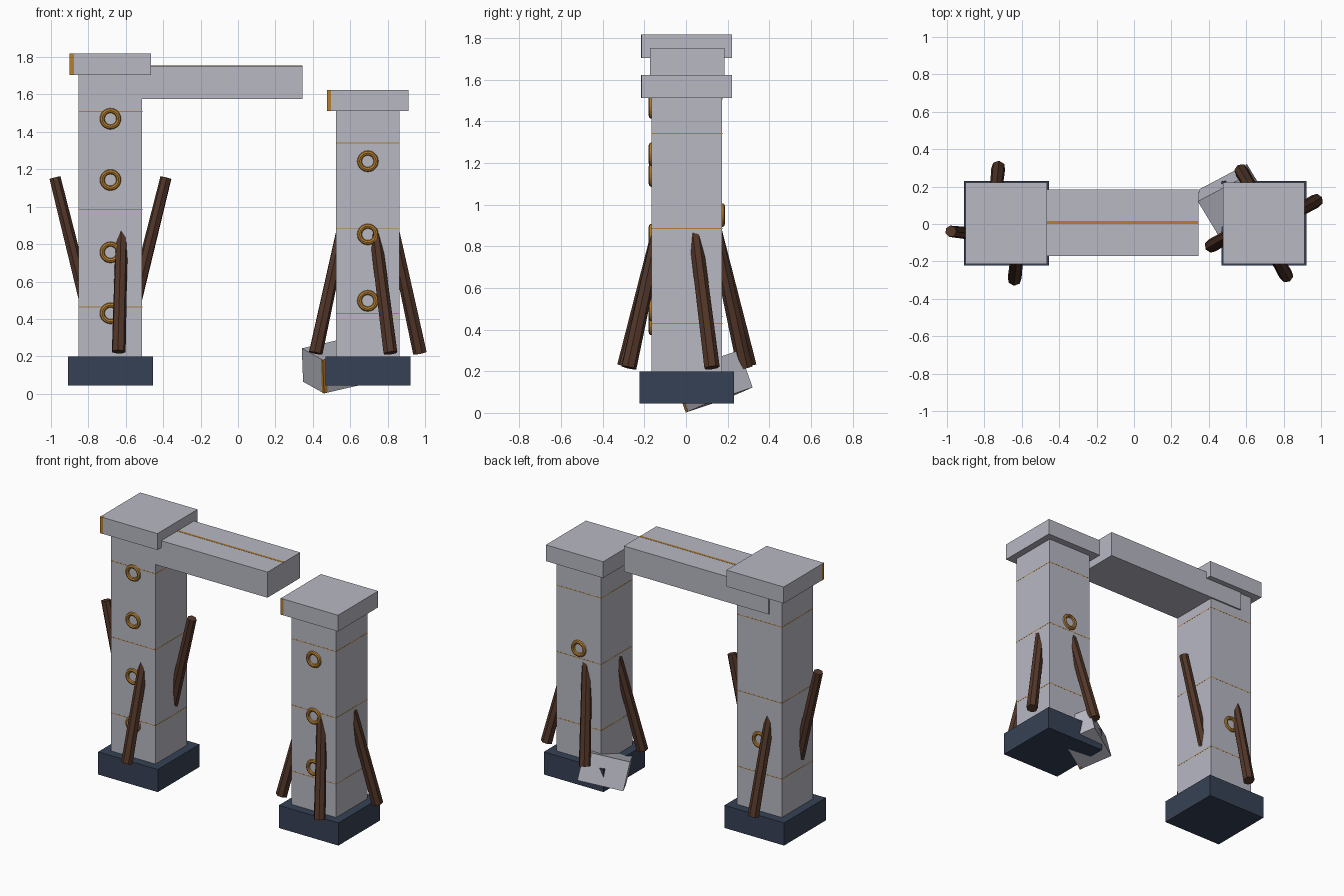
import bpy, bmesh, math
from mathutils import Matrix, Vector

if "Cube" in bpy.data.objects:
    bpy.data.objects.remove(bpy.data.objects["Cube"])


def material(name, rgb):
    m = bpy.data.materials.new(name)
    m.diffuse_color = (*rgb, 1)
    m.use_nodes = True
    m.node_tree.nodes["Principled BSDF"].inputs["Base Color"].default_value = m.diffuse_color
    return m


STONE = material("pale stone", (0.48, 0.48, 0.55))
SLATE = material("dark slate", (0.037, 0.053, 0.09))
GOLD = material("aged gold", (0.46, 0.21, 0.03))
WOOD = material("dark wood", (0.085, 0.037, 0.022))


def finish(name, bm, mat, matrix=None):
    me = bpy.data.meshes.new(name)
    bm.to_mesh(me)
    bm.free()
    me.materials.append(mat)
    ob = bpy.data.objects.new(name, me)
    bpy.context.collection.objects.link(ob)
    if matrix:
        ob.matrix_world = matrix
    return ob


def box(name, lo, hi, mat, matrix=None):
    bm = bmesh.new()
    bmesh.ops.create_cube(bm, size=1)
    for v in bm.verts:
        v.co = [l + (c + 0.5) * (h - l) for l, h, c in zip(lo, hi, v.co)]
    return finish(name, bm, mat, matrix)


def square(name, cx, half, z0, z1, mat):
    box(name, (cx - half, CY - half, z0), (cx + half, CY + half, z1), mat)


def corner_strip(name, x, y, z0, z1, matrix=None):
    e = 0.001
    box(name, (x - e, y - e, z0), (x + 0.022, y + 0.02, z1), GOLD, matrix)


def ring(name, x, y, z):
    bpy.ops.mesh.primitive_torus_add(
        location=(x, y, z), rotation=(math.pi / 2, 0, 0),
        major_segments=20, minor_segments=8, major_radius=0.044, minor_radius=0.013)
    ob = bpy.context.object
    ob.name = name
    ob.data.materials.append(GOLD)


def pole(name, mid, axis, length):
    bm = bmesh.new()
    bmesh.ops.create_cone(bm, cap_ends=True, segments=7, radius1=0.038,
                          radius2=0.031, depth=length)
    rot = axis.to_track_quat('Z', 'Y').to_matrix().to_4x4()
    finish(name, bm, WOOD, Matrix.Translation(mid) @ rot)


CY = 0.004

# side, centre x, pillar top, cap top, front ring heights, back ring height,
# pole position angle, pole lean angle, x lean sign, pole radius, mid height, length
PILLARS = [
    ("left", -0.682, 1.705, 1.818, (0.43, 0.756, 1.143, 1.47), 0.69,
     17, 6, 1, 0.19, 0.69, 0.96),
    ("right", 0.694, 1.512, 1.624, (0.497, 0.852, 1.243), 0.95,
     20, 30, -1, 0.205, 0.62, 0.83),
]

for side, cx, top, cap_top, fronts, back, pa, la, sx, r, zm, length in PILLARS:
    # plinth, shaft and cap
    square(side + "_plinth", cx, 0.227, 0.044, 0.2, SLATE)
    square(side + "_pillar", cx, 0.17, 0.2, top, STONE)
    square(side + "_cap", cx, 0.218, top, cap_top, STONE)
    corner_strip(side + "_cap_strip", cx - 0.218, CY - 0.218, top, cap_top)
    # thin inlaid bands
    for i, f in enumerate((0.175, 0.522, 0.87)):
        z = 0.2 + f * (top - 0.2)
        square(f"{side}_band_{i}", cx, 0.1706, z - 0.0025, z + 0.0025, GOLD)
    # rings on the front and back faces
    for i, z in enumerate(fronts):
        ring(f"{side}_front_ring_{i}", cx, CY - 0.17, z)
    ring(side + "_back_ring", cx, CY + 0.17, back)
    # leaning wooden poles
    for k in range(4):
        p, l = math.radians(pa + 90 * k), math.radians(la + 90 * k)
        mid = Vector((cx + r * math.cos(p), CY + r * math.sin(p), zm))
        axis = Vector((sx * 0.25 * math.cos(l), -0.25 * math.sin(l), 1)).normalized()
        pole(f"{side}_pole_{k}", mid, axis, length)

# broken lintel with inlaid seam on top
box("lintel", (-0.757, -0.172, 1.577), (0.345, 0.184, 1.753), STONE)
box("lintel_seam", (-0.757, -0.001, 1.749), (0.345, 0.015, 1.754), GOLD)

# fallen block, tilted, placed from its lowest corner
v = Vector((-0.112, 0.185, 0.062)).normalized()
w = Vector((-0.011, -0.056, 0.178))
w = (w - v * w.dot(v)).normalized()
u = v.cross(w)
frame = Matrix((u, v, w)).transposed().to_4x4()
frame.translation = (0.46, 0.0, 0.002)
box("fallen_block", (0, 0, 0), (0.295, 0.225, 0.19), STONE, frame)
corner_strip("fallen_block_strip", 0, 0, 0.0, 0.19, frame)
